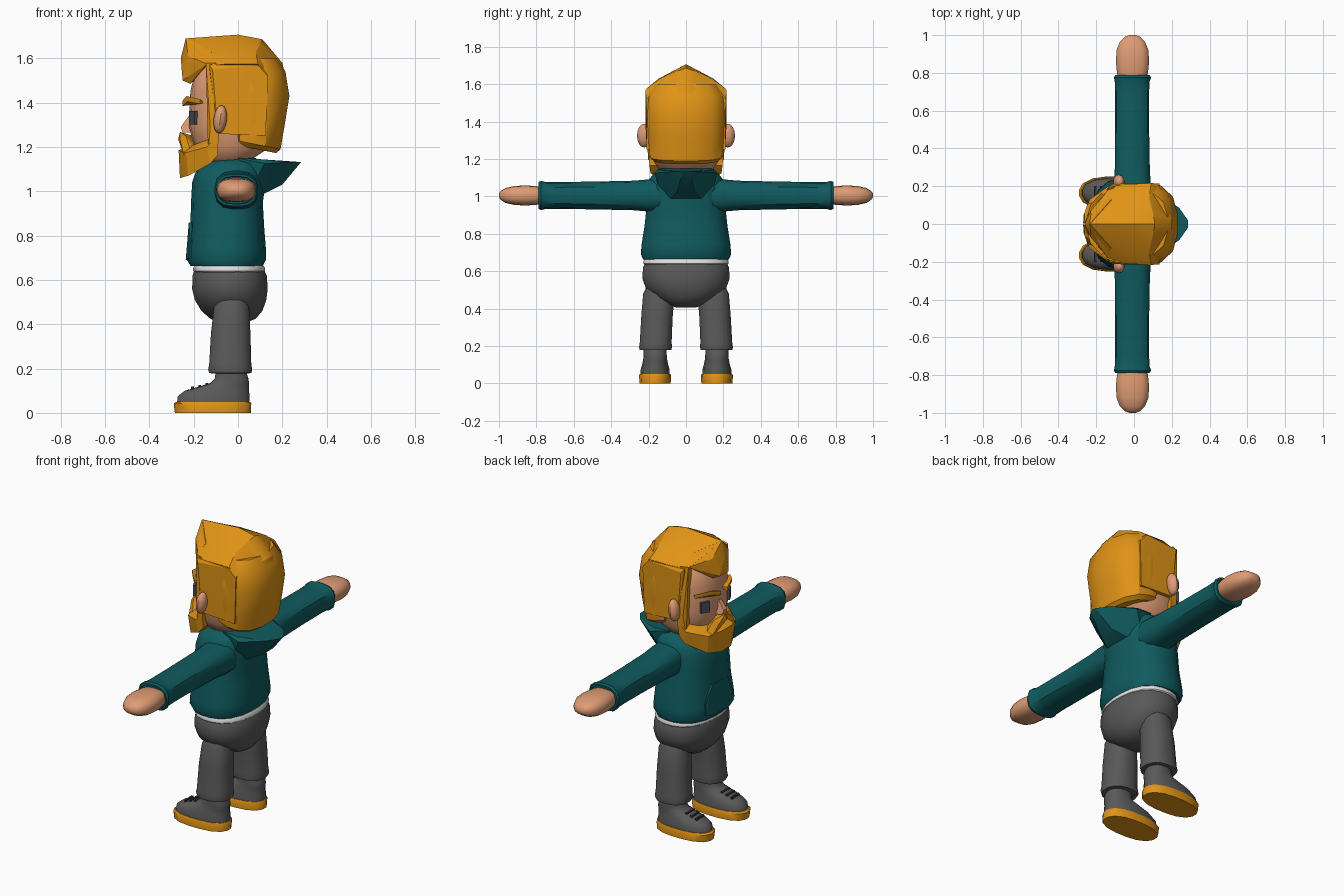
import bpy, bmesh, math
from mathutils import Matrix, Vector


def material(name, rgb):
    m = bpy.data.materials.new(name)
    m.diffuse_color = (*rgb, 1)
    return m


TEAL = material("teal cloth", (0.005, 0.105, 0.115))
GREY = material("charcoal grey", (0.10, 0.10, 0.10))
ORANGE = material("ginger orange", (0.75, 0.295, 0.008))
SKIN = material("skin", (0.73, 0.33, 0.175))
WHITE = material("white cloth", (0.75, 0.75, 0.75))
SLATE = material("slate eyes", (0.065, 0.075, 0.09))
DARK = material("dark laces", (0.03, 0.03, 0.03))


def finish(name, bm, mat, pair=False, angle=35):
    """Turn a bmesh into an object; pair=True mirrors it to the other side."""
    bmesh.ops.recalc_face_normals(bm, faces=bm.faces)
    me = bpy.data.meshes.new(name)
    bm.to_mesh(me)
    bm.free()
    ob = bpy.data.objects.new(name, me)
    bpy.context.collection.objects.link(ob)
    me.materials.append(mat)
    if pair:
        mod = ob.modifiers.new("mirror", 'MIRROR')
        mod.use_axis = (False, True, False)
        mod.use_mirror_merge = False
    bpy.ops.object.select_all(action='DESELECT')
    ob.select_set(True)
    bpy.context.view_layer.objects.active = ob
    bpy.ops.object.shade_smooth_by_angle(angle=math.radians(angle))
    return ob


def loft(name, rings, mat, n=16, p=2.5, cy=0, pair=False, place=None, angle=35):
    """Stack superellipse rings: (z, x_min, x_max, half_y, [tilt, y_centre])."""
    bm = bmesh.new()
    loops = []
    for ring in rings:
        z, x0, x1, hy = ring[:4]
        tilt = ring[4] if len(ring) > 4 else 0
        yc = ring[5] if len(ring) > 5 else cy
        cx, hx = (x0 + x1) / 2, (x1 - x0) / 2
        loop = []
        for i in range(n):
            a = 2 * math.pi * (i + 0.5) / n
            c, s = math.cos(a), math.sin(a)
            r = (abs(c) ** p + abs(s) ** p) ** (-1 / p)
            if i == 0:
                fit = 1 / (r * c)      # flat facets reach the full extent
            x, y = hx * r * c * fit, hy * r * s * fit
            co = Vector((cx + x, yc + y, z + tilt * x))
            loop.append(bm.verts.new(place(co) if place else co))
        loops.append(loop)
    for a, b in zip(loops, loops[1:]):
        for i in range(n):
            j = (i + 1) % n
            bm.faces.new((a[i], a[j], b[j], b[i]))
    bm.faces.new(loops[0])
    bm.faces.new(loops[-1])
    return finish(name, bm, mat, pair, angle)


def hull(name, points, mat, both=False, pair=False, angle=25):
    """Convex faceted piece; both=True adds the points reflected across y."""
    bm = bmesh.new()
    pts = set(points)
    if both:
        pts |= {(x, -y, z) for x, y, z in points}
    for co in sorted(pts):
        bm.verts.new(co)
    res = bmesh.ops.convex_hull(bm, input=bm.verts[:])
    loose = [v for v in bm.verts if not v.link_faces]
    bmesh.ops.delete(bm, geom=loose, context='VERTS')
    return finish(name, bm, mat, pair, angle)


def ball(name, loc, size, mat, pair=False, rot=0):
    bm = bmesh.new()
    bmesh.ops.create_uvsphere(bm, u_segments=12, v_segments=8, radius=1)
    bm.transform(Matrix.Translation(loc) @ Matrix.Rotation(rot, 4, 'Y')
                 @ Matrix.Diagonal((*size, 1)))
    return finish(name, bm, mat, pair)


def box(name, loc, size, mat, pair=False, turn=0):
    bm = bmesh.new()
    bmesh.ops.create_cube(bm, size=1)
    bm.transform(Matrix.Translation(loc) @ Matrix.Rotation(turn, 4, 'Z')
                 @ Matrix.Diagonal((*size, 1)))
    return finish(name, bm, mat, pair)


# Shoes
FOOT = 0.165
loft("soles", [(0, -.285, .058, .083), (.042, -.29, .06, .086),
               (.05, -.28, .056, .082)], ORANGE, cy=FOOT, pair=True)
loft("shoes", [(.045, -.275, .052, .078), (.075, -.272, .052, .077),
               (.10, -.24, .05, .070), (.118, -.18, .05, .066),
               (.135, -.125, .05, .063), (.155, -.105, .047, .062),
               (.19, -.10, .035, .062)], GREY, cy=FOOT, pair=True, angle=50)
for k in range(3):
    box(f"lace_{k + 1}", (-.205 + .032 * k, FOOT, .111 + .008 * k),
        (.012, .07, .014), DARK, pair=True)

# Trousers
loft("legs", [(.178, -.115, .045, .07, 0, .163), (.18, -.13, .06, .085, 0, .163),
              (.195, -.135, .064, .088, 0, .163), (.22, -.13, .06, .085, 0, .162),
              (.36, -.122, .056, .084, 0, .155), (.48, -.108, .05, .084, 0, .145),
              (.52, -.09, .035, .07, 0, .14)], GREY, pair=True)
loft("hips", [(.405, -.08, .03, .05), (.425, -.125, .08, .105),
              (.46, -.165, .11, .165), (.51, -.195, .128, .215),
              (.56, -.207, .134, .233), (.62, -.205, .13, .23),
              (.65, -.195, .115, .215)], GREY, n=20, p=2.3, angle=60)

# Shirt hem
loft("shirt_hem", [(.634, -.195, .115, .222), (.64, -.202, .122, .228),
                   (.654, -.202, .122, .228), (.665, -.195, .115, .222)],
     WHITE, n=20, p=2.4)

# Hooded top
loft("torso", [(.662, -.20, .10, .21), (.664, -.215, .112, .23),
               (.69, -.23, .126, .241), (.74, -.227, .126, .238),
               (.84, -.215, .118, .222), (.95, -.212, .112, .21),
               (1.04, -.207, .125, .203), (1.09, -.19, .12, .198),
               (1.125, -.15, .11, .17), (1.15, -.11, .08, .125)],
     TEAL, n=20, p=2.5, angle=45)
hull("pocket", [(-.236, .07, .69), (-.222, .13, .70), (-.215, .125, .77),
                (-.222, .07, .86), (-.18, .12, .70), (-.18, .07, .86)],
     TEAL, both=True)
hull("hood", [(.285, .02, 1.132), (.24, .085, 1.132), (.12, .168, 1.125),
              (.10, .15, 1.145), (0, .145, 1.15), (.12, .08, .99),
              (.20, .045, 1.03), (.07, .14, 1.03)], TEAL, both=True)


# Arms and hands run outwards along y
def sideways(co):
    return Vector((co.x, co.z, co.y + 1.005))


loft("sleeves", [(.14, -.105, .09, .088), (.20, -.105, .09, .086),
                 (.28, -.102, .084, .079), (.50, -.10, .08, .074),
                 (.70, -.10, .08, .072), (.755, -.102, .083, .073),
                 (.775, -.106, .09, .078), (.788, -.10, .083, .072),
                 (.788, -.09, .075, .062), (.77, -.09, .075, .06)],
     TEAL, p=2.8, pair=True, place=sideways)
loft("hands", [(.765, -.08, .065, .043), (.80, -.09, .074, .05),
               (.86, -.096, .08, .054), (.92, -.092, .076, .05),
               (.965, -.075, .058, .04), (.99, -.05, .034, .024),
               (1.0, -.025, .01, .01)], SKIN, p=2.9, pair=True,
     place=sideways, angle=60)

# Head
loft("head", [(1.11, -.10, .04, .10), (1.15, -.16, .07, .15),
              (1.20, -.20, .145, .18), (1.30, -.222, .18, .192),
              (1.45, -.215, .18, .19), (1.56, -.19, .15, .17),
              (1.61, -.12, .10, .10)], SKIN, n=24, p=2.5, angle=60)
ball("ears", (-.08, .224, 1.325), (.03, .038, .064), SKIN, pair=True, rot=.12)
hull("nose", [(-.222, .012, 1.34), (-.258, .016, 1.29), (-.25, .022, 1.265),
              (-.205, .032, 1.265), (-.205, .015, 1.345)], SKIN, both=True)
box("eyes", (-.2, .11, 1.332), (.022, .052, .062), SLATE, pair=True, turn=-.5)
hull("eyebrows", [(-.25, .03, 1.385), (-.25, .03, 1.41), (-.232, .10, 1.43),
                  (-.228, .10, 1.405), (-.172, .165, 1.415),
                  (-.172, .165, 1.395), (-.20, .03, 1.40), (-.15, .14, 1.40)],
     ORANGE, pair=True)

# Beard and moustache
hull("beard", [(-.268, .045, 1.185), (-.262, .045, 1.06), (-.235, .13, 1.175),
               (-.225, .12, 1.07), (-.14, .198, 1.20), (-.125, .19, 1.125),
               (-.09, .203, 1.25), (-.09, .195, 1.165)], ORANGE, both=True)
hull("moustache", [(-.262, .004, 1.268), (-.27, .004, 1.235), (-.262, .06, 1.235),
                   (-.245, .11, 1.165), (-.212, .125, 1.175), (-.235, .08, 1.25),
                   (-.20, .004, 1.25), (-.19, .10, 1.19)], ORANGE, pair=True)
hull("sideburns", [(-.145, .185, 1.58), (-.10, .20, 1.58), (-.135, .19, 1.18),
                   (-.125, .207, 1.29), (-.085, .207, 1.29), (-.09, .203, 1.2),
                   (-.135, .15, 1.2), (-.14, .15, 1.56), (-.09, .15, 1.4)],
     ORANGE, pair=True)

# Hair
loft("back_hair", [(1.195, -.05, .172, .175, -.2), (1.215, -.06, .192, .20, -.2),
                   (1.32, -.08, .212, .212, -.08), (1.43, -.10, .232, .215),
                   (1.54, -.11, .214, .212), (1.60, -.10, .178, .17)],
     ORANGE, n=14, p=2.5)
hull("side_hair", [(-.13, .20, 1.57), (-.115, .212, 1.55), (.09, .217, 1.57),
                   (.135, .213, 1.52), (.125, .21, 1.25), (-.09, .21, 1.26),
                   (-.10, .15, 1.27), (.12, .15, 1.25), (-.12, .15, 1.58),
                   (.12, .15, 1.58)], ORANGE, pair=True)
hull("top_hair", [(-.235, 0, 1.69), (0, 0, 1.707), (.11, 0, 1.686),
                  (.10, .06, 1.665), (.20, .03, 1.58), (.225, .04, 1.47),
                  (-.17, .11, 1.61), (-.08, .145, 1.63), (.08, .14, 1.63),
                  (.165, .12, 1.56), (-.14, .185, 1.57), (-.03, .213, 1.575),
                  (.09, .213, 1.575), (.15, .17, 1.53)], ORANGE, both=True)
hull("quiff", [(-.235, 0, 1.692), (-.258, .01, 1.60), (-.25, .04, 1.50),
               (-.215, .055, 1.485), (-.19, .115, 1.555), (-.14, .175, 1.575),
               (-.12, .13, 1.63), (-.225, .075, 1.61), (-.14, .03, 1.55)],
     ORANGE, both=True)
